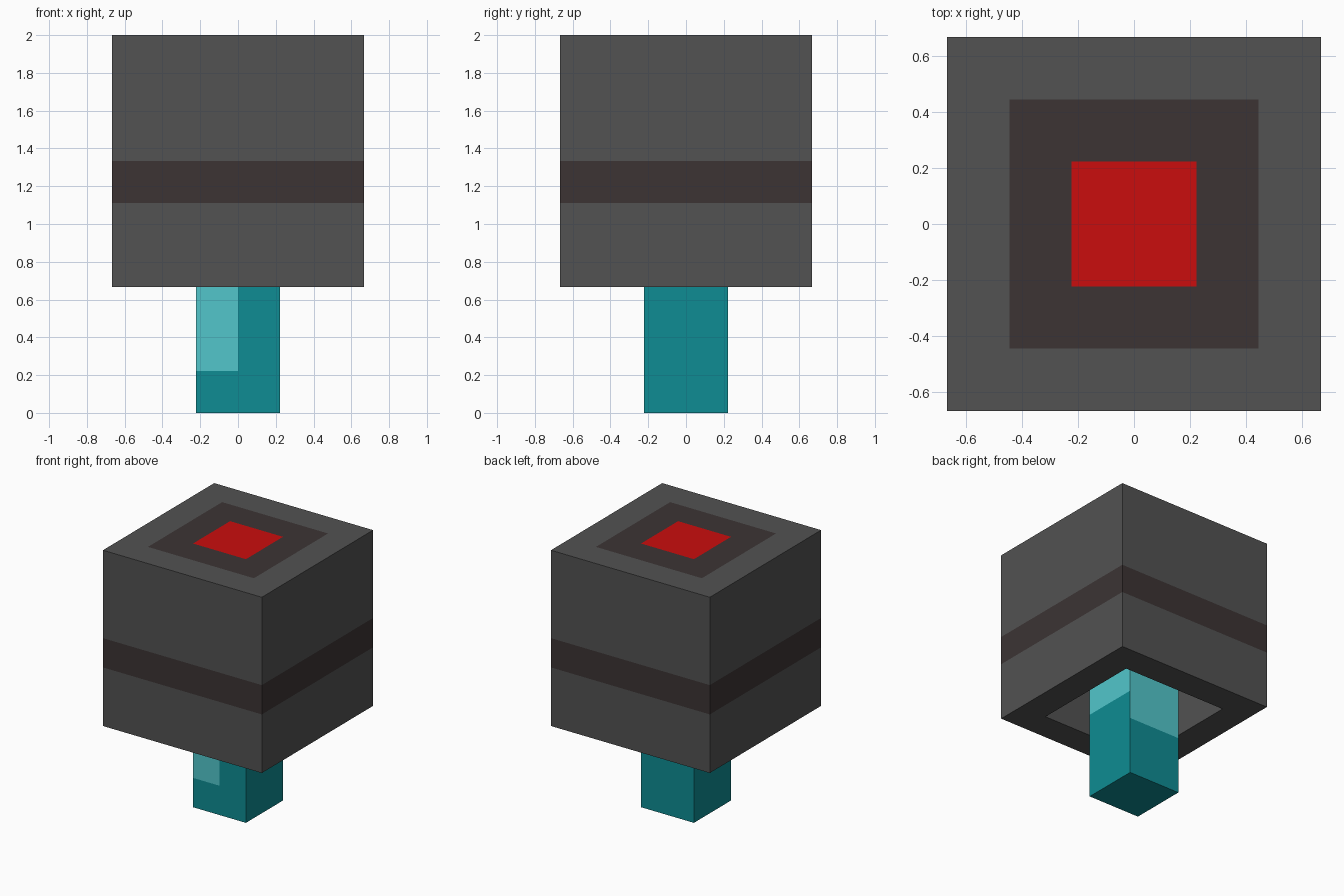
import bpy
import bmesh
from mathutils import Vector

old = bpy.data.objects.get("Cube")
if old:
    bpy.data.objects.remove(old, do_unlink=True)

U = 2 / 9  # one grid cell; every part is a whole number of cells


def material(name, rgb):
    def linear(v):
        v /= 255
        return v / 12.92 if v <= 0.04045 else ((v + 0.055) / 1.055) ** 2.4
    colour = (*[linear(v) for v in rgb], 1)
    m = bpy.data.materials.new(name)
    m.use_nodes = True
    m.diffuse_color = colour
    bsdf = m.node_tree.nodes["Principled BSDF"]
    bsdf.inputs["Base Color"].default_value = colour
    bsdf.inputs["Roughness"].default_value = 0.8
    return m


GREY = material("stone_grey", (82, 82, 82))
DARK = material("dark_brown_grey", (60, 52, 52))
RED = material("red", (202, 13, 13))
TEAL = material("teal", (14, 140, 147))
LIGHT = material("light_turquoise", (82, 198, 203))


def add_box(bm, half, z0, z1):
    """Box measured in cells; returns its faces."""
    verts = bmesh.ops.create_cube(bm, size=1)["verts"]
    for v in verts:
        v.co = Vector((v.co.x * 2 * half, v.co.y * 2 * half,
                       z0 + (v.co.z + 0.5) * (z1 - z0))) * U
    return list({f for v in verts for f in v.link_faces})


def cut(bm, axis, places):
    """Score the mesh along planes so colours can follow the cuts."""
    for p in places:
        co, no = Vector(), Vector()
        co[axis], no[axis] = p * U, 1
        geom = bm.verts[:] + bm.edges[:] + bm.faces[:]
        bmesh.ops.bisect_plane(bm, geom=geom, plane_co=co, plane_no=no, dist=1e-5)


def finish(bm, name, mats, rule):
    """Colour each face by its centre (in cells) and normal."""
    bm.normal_update()
    for f in bm.faces:
        f.material_index = mats.index(rule(f.calc_center_median() / U, f.normal))
    mesh = bpy.data.meshes.new(name)
    bm.to_mesh(mesh)
    bm.free()
    for m in mats:
        mesh.materials.append(m)
    obj = bpy.data.objects.new(name, mesh)
    bpy.context.collection.objects.link(obj)


# Hollow block, open underneath, with a band and a square target on top
bm = bmesh.new()
add_box(bm, 3, 3, 9)
inner = add_box(bm, 2, 3, 8)
bmesh.ops.reverse_faces(bm, faces=inner)
for axis in (0, 1):
    cut(bm, axis, (-2, -1, 1, 2))
cut(bm, 2, (5, 6))
opening = [f for f in bm.faces
           if f.calc_center_median().z < 3.01 * U
           and max(abs(f.calc_center_median().x), abs(f.calc_center_median().y)) < 2 * U]
bmesh.ops.delete(bm, geom=opening, context="FACES")
bmesh.ops.remove_doubles(bm, verts=bm.verts, dist=1e-4)


def block_colour(c, n):
    reach = max(abs(c.x), abs(c.y))
    if abs(n.z) > 0.5:
        if c.z > 8.5 and reach < 1:
            return RED
        return DARK if c.z > 7.5 and reach < 2 else GREY
    return DARK if 5 < c.z < 6 else GREY


finish(bm, "hollow_block", [GREY, DARK, RED], block_colour)

# Square handle running up into the hollow block
bm = bmesh.new()
add_box(bm, 1, 0, 8)
cut(bm, 0, (0,))
cut(bm, 2, (1, 2, 3))


def handle_colour(c, n):
    if abs(n.z) > 0.5:
        return TEAL
    if n.y < -0.5:
        start = 1 if c.x < 0 else 3
    else:
        start = 2 if n.y > 0.5 else 3
    return LIGHT if c.z > start else TEAL


finish(bm, "handle", [TEAL, LIGHT], handle_colour)
